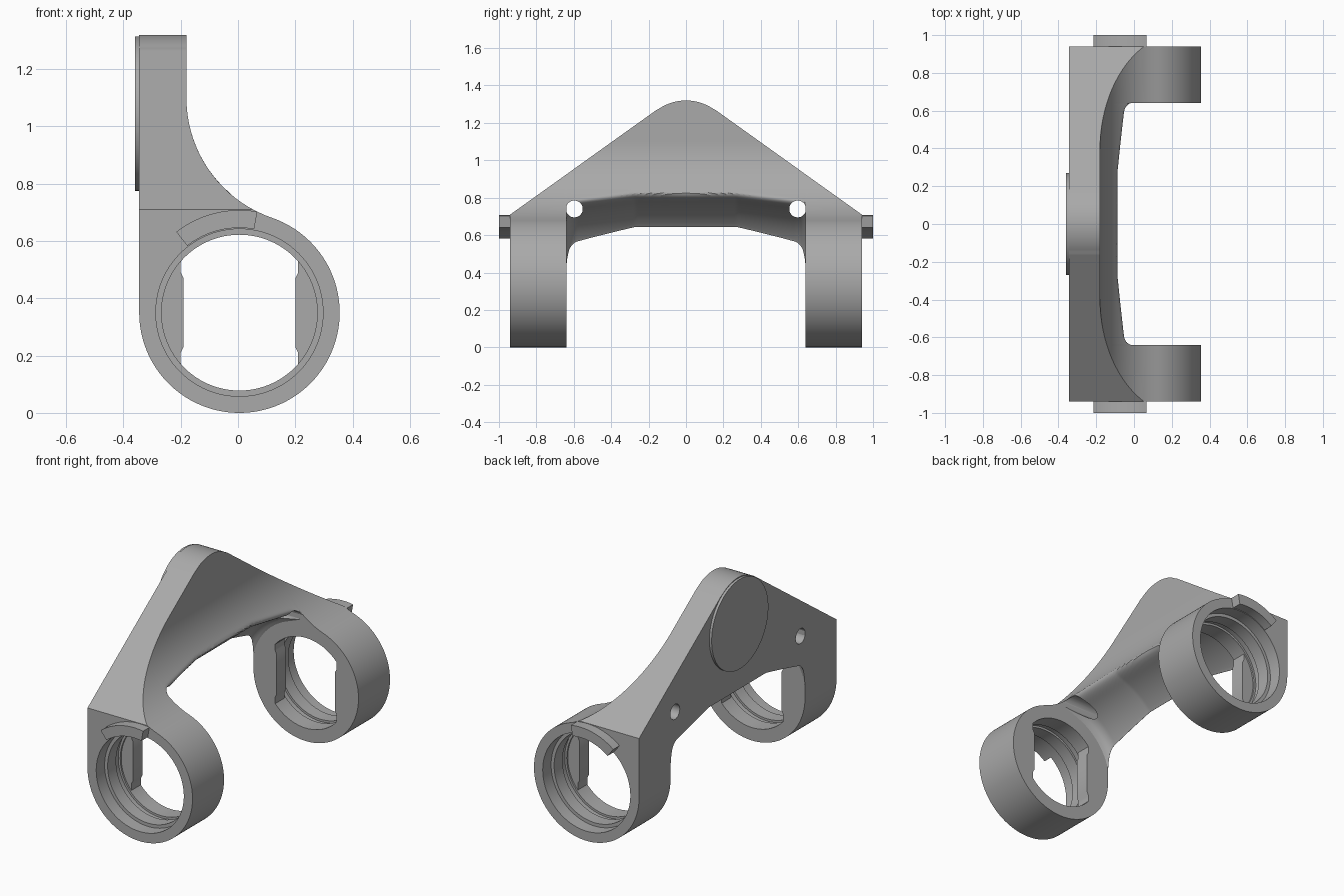
import bpy, bmesh, math
from mathutils import Vector

cube = bpy.data.objects.get("Cube")
if cube:
    bpy.data.objects.remove(cube, do_unlink=True)

grey = bpy.data.materials.new("satin grey")
grey.use_nodes = True
grey.diffuse_color = (0.40, 0.40, 0.40, 1)
grey.node_tree.nodes["Principled BSDF"].inputs["Base Color"].default_value = (0.40, 0.40, 0.40, 1)

# Shared dimensions
CX, CZ, R = 0.005, 0.35, 0.35            # ring centre and radius
BACK, FRONT = -0.345, -0.18              # plate faces
IN, OUT = 0.64, 0.94                     # ring ends along y
NECK_Z = 1.10                            # where the neck curve starts
a, b = FRONT - CX, NECK_Z - CZ
NECK_R = (a * a + b * b - R * R) / (2 * (R - a))
SLOPE, EDGE_Z, PEAK_Z, PEAK_R = 0.715, 0.71, 1.062, 0.258


def finish(bm, name):
    bmesh.ops.recalc_face_normals(bm, faces=bm.faces)
    mesh = bpy.data.meshes.new(name)
    bm.to_mesh(mesh)
    bm.free()
    obj = bpy.data.objects.new(name, mesh)
    bpy.context.collection.objects.link(obj)
    mesh.materials.append(grey)
    return obj


def loft(sections):
    """Skin equal-length closed sections and cap both ends."""
    bm = bmesh.new()
    rings = [[bm.verts.new(p) for p in s] for s in sections]
    n = len(rings[0])
    for r0, r1 in zip(rings, rings[1:]):
        for i in range(n):
            j = (i + 1) % n
            bm.faces.new((r0[i], r0[j], r1[j], r1[i]))
    bm.faces.new(rings[0])
    bm.faces.new(rings[-1])
    return bm


def prism(profile, y0, y1):
    return loft([[(x, y, z) for x, z in profile] for y in (y0, y1)])


def arc(radius, start, end, steps):
    angles = [math.radians(start + (end - start) * i / steps) for i in range(steps + 1)]
    return [(CX + radius * math.cos(t), CZ + radius * math.sin(t)) for t in angles]


def smooth(obj, angle=30):
    bpy.ops.object.select_all(action="DESELECT")
    obj.select_set(True)
    bpy.context.view_layer.objects.active = obj
    bpy.ops.object.shade_smooth_by_angle(angle=math.radians(angle))


def cut(obj, cutter):
    cutter.hide_render = True
    mod = obj.modifiers.new("cut", "BOOLEAN")
    mod.operation, mod.solver, mod.object = "DIFFERENCE", "EXACT", cutter
    bpy.ops.object.select_all(action="DESELECT")
    obj.select_set(True)
    bpy.context.view_layer.objects.active = obj
    bpy.ops.object.modifier_apply(modifier=mod.name)
    bpy.data.objects.remove(cutter, do_unlink=True)


def cylinder_x(name, y, z, radius, x0, x1):
    ring = [(y + radius * math.cos(i * math.tau / 64), z + radius * math.sin(i * math.tau / 64))
            for i in range(64)]
    return finish(loft([[(x, p, q) for p, q in ring] for x in (x0, x1)]), name)


def neck_x(z):
    """Front face of the plate, curving out to meet the ring."""
    d = min(max(NECK_Z - z, 0), NECK_Z - 0.68)
    return FRONT + NECK_R - math.sqrt(NECK_R ** 2 - d * d)


def top_z(y):
    y = abs(y)
    return PEAK_Z + math.sqrt(PEAK_R ** 2 - y * y) if y < 0.15 else EDGE_Z + (OUT - y) * SLOPE


# Clearance radius swept between the rings, as (y, radius)
CLEAR = [(0, 0.457), (0.27, 0.457), (0.59, 0.410), (0.61, 0.402),
         (0.625, 0.390), (0.635, 0.372), (0.65, 0.340)]


def clearance(y):
    y = abs(y)
    for (y0, r0), (y1, r1) in zip(CLEAR, CLEAR[1:]):
        if y <= y1:
            return r0 + (r1 - r0) * (y - y0) / (y1 - y0)


def inner_x(y, z):
    """Neck curve softly blended with the clearance hollow."""
    r = clearance(y)
    h = z - CZ
    lim = min(h, 0.95 * r)
    hollow = CX - math.sqrt(r * r - lim * lim) + (h - lim) * 3.04
    neck, k = neck_x(z), 0.11
    blend = max(k - abs(neck - hollow), 0) / k
    return max(min(neck, hollow) - blend * blend * k / 4, BACK + 0.001)


# Bridge plate joining the two rings
ROWS, COLS = 60, 132
sections = []
for c in range(COLS + 1):
    y = 0.644 * (2 * c / COLS - 1)
    low = CZ + math.sqrt(max(clearance(y) ** 2 - (BACK - CX) ** 2, 0))
    zs = [low + (top_z(y) - low) * i / ROWS for i in range(ROWS + 1)]
    sections.append([(inner_x(y, z), y, z) for z in zs] + [(BACK, y, zs[-1]), (BACK, y, low)])
bridge = finish(loft(sections), "bridge_plate")
for s in (-1, 1):
    cut(bridge, cylinder_x("hole_cutter", s * 0.597, 0.74, 0.045, -0.6, 0.6))
smooth(bridge)

# Raised round pad on the back of the plate
smooth(cylinder_x("back_pad", 0, 1.045, 0.27, -0.36, BACK + 0.01))

# Ring outline with neck
outline = arc(R, 180, 360 + 70, 90)
outline += [(neck_x(0.69 + i * 0.015), 0.69 + i * 0.015) for i in range(20)]
outline.append((BACK, 0.69 + 19 * 0.015))

# Stepped bore: (y, radius) from the inside end outwards
BORE = [(0.60, 0.272), (0.74, 0.272), (0.74, 0.285), (0.78, 0.285),
        (0.78, 0.272), (0.86, 0.272), (0.86, 0.292), (1.0, 0.292)]

for s, side in ((-1, "front"), (1, "back")):
    # Ring arm, trimmed along the sloping shoulder
    bm = prism(outline, s * IN, s * OUT)
    bmesh.ops.recalc_face_normals(bm, faces=bm.faces)
    bmesh.ops.bisect_plane(bm, geom=bm.verts[:] + bm.edges[:] + bm.faces[:],
                           plane_co=Vector((0, s * OUT, EDGE_Z)),
                           plane_no=Vector((0, s * SLOPE, 1)), clear_outer=True)
    bmesh.ops.holes_fill(bm, edges=[e for e in bm.edges if e.is_boundary], sides=0)
    ring = finish(bm, side + "_ring")
    bore = loft([[(x, s * y, z) for x, z in arc(r, 0, 360, 96)[:-1]] for y, r in BORE])
    cut(ring, finish(bore, "bore_cutter"))
    smooth(ring)

    # Flat cheeks narrowing the inner end of the bore
    for m, cheek in ((-1, "right"), (1, "left")):
        seg = arc(0.28, -43, 43, 20) + [(CX + 0.205, CZ + 0.16), (CX + 0.205, CZ + 0.14),
                                        (CX + 0.195, CZ + 0.12), (CX + 0.195, CZ - 0.12),
                                        (CX + 0.205, CZ - 0.14), (CX + 0.205, CZ - 0.16)]
        seg = [(CX + m * (x - CX), z) for x, z in seg]
        smooth(finish(prism(seg, s * IN, s * 0.73), side + "_" + cheek + "_cheek"))

    # Curved stop on the outer face
    stop = arc(0.358, 80, 128, 24) + arc(0.296, 128, 80, 24)
    smooth(finish(prism(stop, s * (OUT - 0.005), s * 1.0), side + "_stop"))
